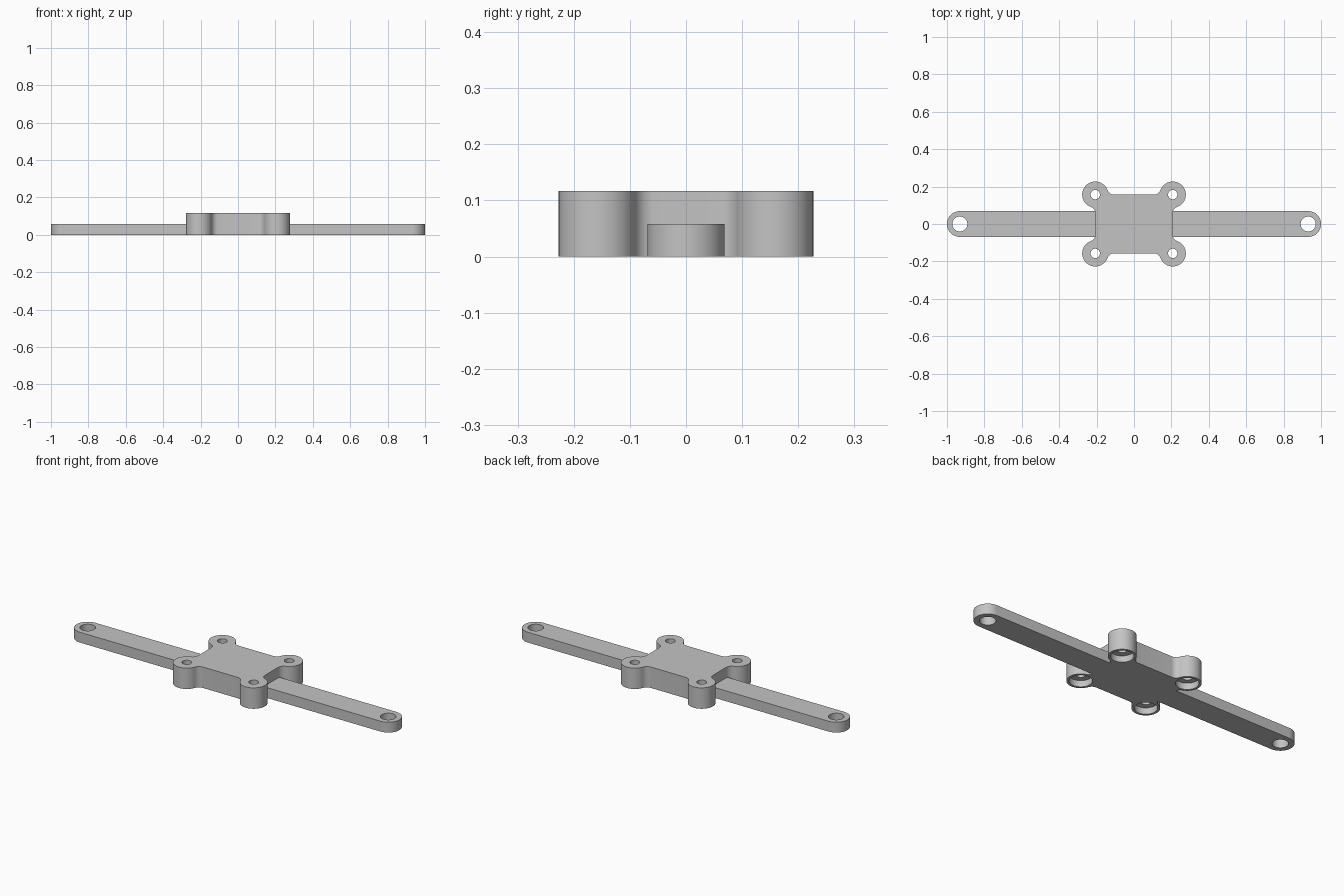
import bpy
import bmesh
from math import atan2, cos, sin, pi, sqrt

if "Cube" in bpy.data.objects:
    bpy.data.objects.remove(bpy.data.objects["Cube"], do_unlink=True)

BODY_H, ARM_H = 0.117, 0.058
BX, BY, BOSS_R = 0.207, 0.157, 0.07      # boss centres and radius
FILLET = 0.036
ARM_R = 0.069                            # half width of the arms

grey = bpy.data.materials.new("plain grey")
grey.use_nodes = True
grey.diffuse_color = (0.55, 0.55, 0.55, 1)
grey.node_tree.nodes["Principled BSDF"].inputs["Base Color"].default_value = grey.diffuse_color


def arc(cx, cy, r, a0, a1, n):
    steps = [a0 + (a1 - a0) * i / n for i in range(n + 1)]
    return [(cx + r * cos(a), cy + r * sin(a)) for a in steps]


def prism(name, outline, z0, z1):
    """Extrude a closed outline between two heights."""
    bm = bmesh.new()
    base = bm.faces.new([bm.verts.new((x, y, z0)) for x, y in outline])
    top = bmesh.ops.extrude_face_region(bm, geom=[base])["geom"]
    moved = [v for v in top if isinstance(v, bmesh.types.BMVert)]
    bmesh.ops.translate(bm, verts=moved, vec=(0, 0, z1 - z0))
    bmesh.ops.remove_doubles(bm, verts=bm.verts, dist=1e-5)
    bmesh.ops.recalc_face_normals(bm, faces=bm.faces)
    mesh = bpy.data.meshes.new(name)
    bm.to_mesh(mesh)
    bm.free()
    mesh.materials.append(grey)
    ob = bpy.data.objects.new(name, mesh)
    bpy.context.collection.objects.link(ob)
    return ob


def drill(ob, x, y, r, z0, z1):
    """Cut a round hole, then discard the cutter."""
    cutter = prism("cutter", arc(x, y, r, 0, 2 * pi, 40)[:-1], z0, z1)
    mod = ob.modifiers.new("hole", "BOOLEAN")
    mod.operation = "DIFFERENCE"
    mod.solver = "EXACT"
    mod.object = cutter
    bpy.context.view_layer.objects.active = ob
    bpy.ops.object.modifier_apply(modifier=mod.name)
    bpy.data.objects.remove(cutter, do_unlink=True)


def smooth(ob):
    bpy.ops.object.select_all(action="DESELECT")
    ob.select_set(True)
    bpy.context.view_layer.objects.active = ob
    bpy.ops.object.shade_smooth_by_angle(angle=pi / 6)


# Central plate: one quarter of the outline, mirrored round
d = sqrt(BOSS_R ** 2 + 2 * BOSS_R * FILLET)
quarter = arc(BX + FILLET, BY - d, FILLET, pi, atan2(d, -FILLET), 10)
quarter += arc(BX, BY, BOSS_R, atan2(-d, FILLET), atan2(FILLET, -d), 36)[1:-1]
quarter += arc(BX - d, BY + FILLET, FILLET, atan2(-FILLET, d), -pi / 2, 10)
half = quarter + [(-x, y) for x, y in reversed(quarter)]
plate = prism("central_plate", half + [(x, -y) for x, y in reversed(half)], 0, BODY_H)

# Screw holes with wide recesses underneath
for sx in (-1, 1):
    for sy in (-1, 1):
        drill(plate, sx * BX, sy * BY, 0.025, -0.1, 0.3)
        drill(plate, sx * BX, sy * BY, 0.057, -0.1, 0.035)
smooth(plate)

# Flat arms with rounded, drilled ends
for name, s in (("left_arm", 1), ("right_arm", -1)):
    end = arc(1 - ARM_R, 0, ARM_R, -pi / 2, pi / 2, 32)
    outline = [(BX, -ARM_R)] + end + [(BX, ARM_R)]
    arm = prism(name, [(s * x, y) for x, y in outline], 0, ARM_H)
    drill(arm, s * (1 - ARM_R), 0, 0.04, -0.1, 0.2)
    smooth(arm)
